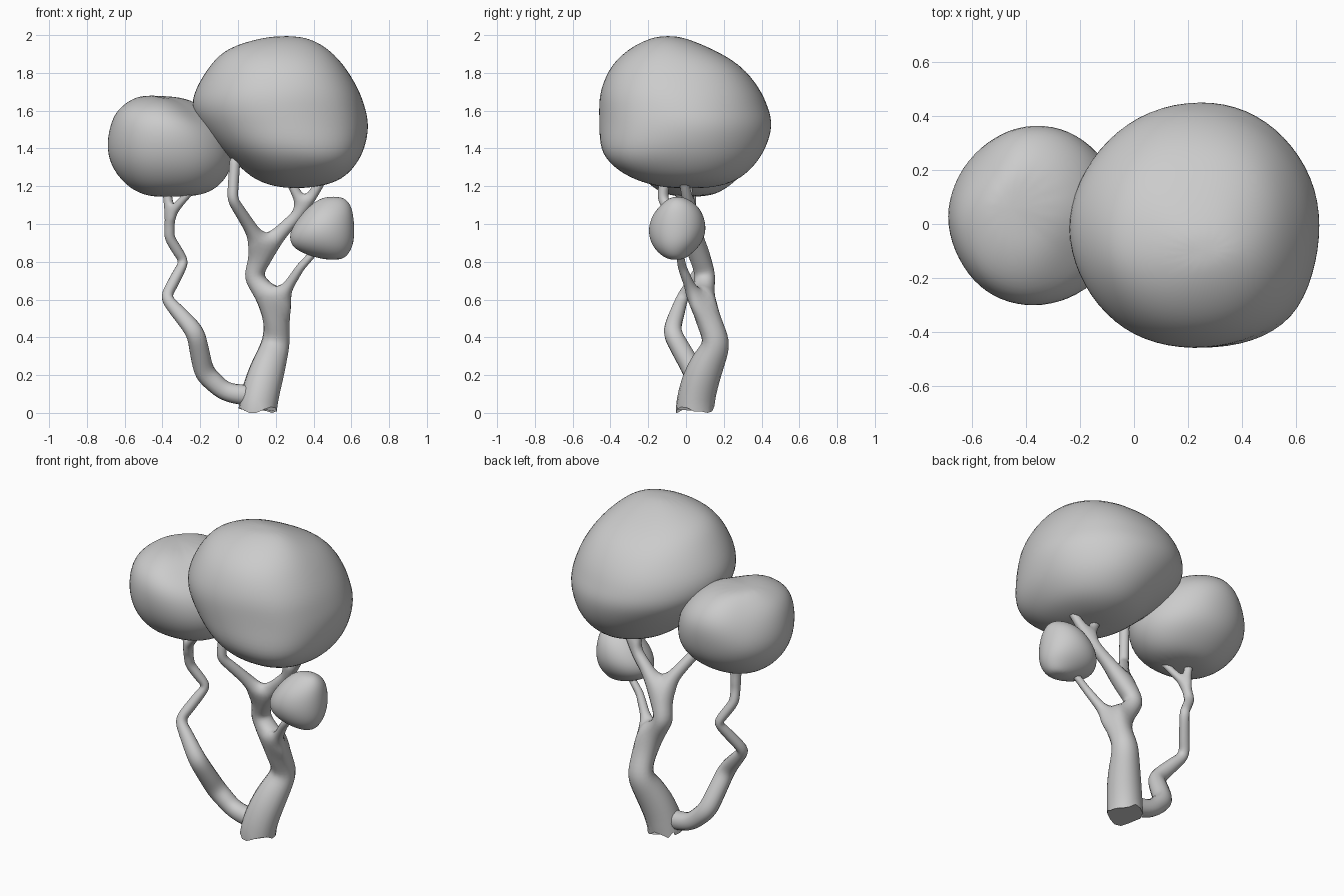
import bpy, bmesh
from math import cos, sin, tau
from mathutils import Vector, noise

if "Cube" in bpy.data.objects:
    bpy.data.objects.remove(bpy.data.objects["Cube"])


def finish(name, bm, smooth_levels=0):
    bmesh.ops.recalc_face_normals(bm, faces=bm.faces)
    for f in bm.faces:
        f.smooth = True
    me = bpy.data.meshes.new(name)
    bm.to_mesh(me)
    bm.free()
    ob = bpy.data.objects.new(name, me)
    bpy.context.collection.objects.link(ob)
    if smooth_levels:
        mod = ob.modifiers.new("Smooth", 'SUBSURF')
        mod.levels = mod.render_levels = smooth_levels
    return ob


def foliage(name, bottom, top, levels, bumps=(), sides=16, grow=1.035):
    """Lofted blob; each level is (z, xmin, xmax, ymin, ymax)."""
    bm = bmesh.new()
    rings = []
    for z, x0, x1, y0, y1 in levels:
        rings.append([bm.verts.new(((x0 + x1) / 2 + (x1 - x0) / 2 * grow * cos(tau * i / sides),
                                    (y0 + y1) / 2 + (y1 - y0) / 2 * grow * sin(tau * i / sides), z))
                      for i in range(sides)])
    for a, b in zip(rings, rings[1:]):
        for i in range(sides):
            j = (i + 1) % sides
            bm.faces.new((a[i], a[j], b[j], b[i]))
    for pole, ring in ((bottom, rings[0]), (top, rings[-1])):
        p = bm.verts.new(pole)
        for i in range(sides):
            bm.faces.new((ring[i], ring[(i + 1) % sides], p))
    # soft lumps: (centre, push, reach), then a slight unevenness
    for v in bm.verts:
        for centre, push, reach in bumps:
            d = (v.co - Vector(centre)).length / reach
            if d < 1:
                v.co += Vector(push) * (1 - d * d) ** 2
        v.co += noise.noise_vector(v.co * 4) * 0.01
    return finish(name, bm, 2)


def branches(name, paths):
    """Skinned skeleton of (x, y, z, radius) nodes; paths sharing a node are joined."""
    bm = bmesh.new()
    skin = bm.verts.layers.skin.verify()
    nodes = {}
    for path in paths:
        prev = None
        for node in path:
            if node not in nodes:
                v = nodes[node] = bm.verts.new(node[:3])
                v[skin].radius = (node[3], node[3])
                v[skin].use_root = len(nodes) == 1
            if prev:
                bm.edges.new((prev, nodes[node]))
            prev = nodes[node]
    me = bpy.data.meshes.new("skeleton")
    bm.to_mesh(me)
    bm.free()
    rig = bpy.data.objects.new("skeleton", me)
    bpy.context.collection.objects.link(rig)
    rig.modifiers.new("Skin", 'SKIN').use_smooth_shade = True
    sub = rig.modifiers.new("Smooth", 'SUBSURF')
    sub.levels = sub.render_levels = 2
    bpy.context.view_layer.update()
    baked = bpy.data.meshes.new_from_object(rig.evaluated_get(bpy.context.evaluated_depsgraph_get()))
    bpy.data.objects.remove(rig)
    # cut the foot off with a slightly ragged edge
    bm = bmesh.new()
    bm.from_mesh(baked)
    cut = bmesh.ops.bisect_plane(bm, geom=bm.verts[:] + bm.edges[:] + bm.faces[:], plane_co=(0, 0, .02),
                                 plane_no=(0, 0, 1), clear_inner=True)
    for v in [g for g in cut['geom_cut'] if isinstance(g, bmesh.types.BMVert)]:
        v.co.z = max(0, .02 + .05 * noise.noise(v.co * 16))
    bmesh.ops.holes_fill(bm, edges=[e for e in bm.edges if e.is_boundary])
    ob = finish(name, bm)
    bpy.ops.object.select_all(action='DESELECT')
    ob.select_set(True)
    bpy.context.view_layer.objects.active = ob
    bpy.ops.object.shade_smooth_by_angle(angle=.9)


first_fork, second_fork = (.205, .07, .57, .066), (.14, .065, .86, .056)
right_fork = (.35, .02, 1.08, .032)
branches("trunk", [
    # main trunk through the first and second forks
    [(.09, .04, -.12, .11), (.105, .045, .06, .11), (.145, .085, .2, .105), (.205, .17, .38, .078),
     first_fork, (.075, .105, .72, .06), second_fork],
    # upper left branch
    [second_fork, (.06, -.02, .99, .036), (-.03, -.125, 1.13, .03), (-.015, -.1, 1.36, .03)],
    # upper right branch with two tips
    [second_fork, (.24, .04, .97, .04), right_fork, (.46, -.02, 1.26, .025)],
    [right_fork, (.26, .0, 1.26, .024)],
    # short branch to the small foliage
    [first_fork, (.265, .02, .67, .03), (.33, -.02, .77, .024), (.43, -.04, .88, .02)]])

# Left stem with two tips, rooted inside the trunk
stem_fork = (-.36, .02, 1.05, .028)
branches("left_stem", [
    [(.10, .05, .095, .06), (.02, .05, .095, .06), (-.07, .06, .11, .055), (-.18, .045, .21, .06),
     (-.225, -.08, .43, .054), (-.385, -.02, .61, .034), (-.285, .10, .80, .029), (-.365, .05, .93, .03),
     stem_fork, (-.385, .04, 1.25, .024)],
    [stem_fork, (-.30, -.02, 1.12, .022), (-.2, -.07, 1.23, .02)]])

# Large crown
foliage("large_foliage", (.32, -.02, 1.19), (.27, -.1, 2.0), [
    (1.195, .21, .43, -.12, .14), (1.23, .09, .55, -.27, .27), (1.31, .0, .62, -.39, .36),
    (1.40, -.1, .665, -.45, .42), (1.52, -.205, .69, -.455, .455), (1.61, -.24, .67, -.46, .43),
    (1.71, -.225, .635, -.45, .39), (1.85, -.14, .545, -.385, .285), (1.94, -.055, .455, -.275, .115),
    (1.99, .13, .37, -.175, -.015)],
    bumps=[((.55, -.35, 1.4), (.035, -.03, -.015), .3), ((.5, -.3, 1.78), (.025, -.025, .005), .33),
           ((.46, .22, 1.8), (.02, .025, .005), .33)])

# Left crown, trimmed on the upper back-left and the upper front-right
foliage("left_foliage", (-.34, .03, 1.145), (-.47, .06, 1.68), [
    (1.15, -.48, -.2, -.08, .14), (1.19, -.58, -.11, -.18, .22), (1.28, -.66, -.04, -.26, .32),
    (1.39, -.695, -.03, -.3, .36), (1.52, -.68, -.07, -.3, .37), (1.61, -.64, -.16, -.24, .32),
    (1.67, -.55, -.27, -.12, .22)],
    bumps=[((-.6, .25, 1.6), (.03, -.03, -.01), .22), ((-.2, -.17, 1.62), (-.01, .02, -.03), .22),
           ((-.6, -.15, 1.58), (-.005, -.015, .01), .2)])

# Small right clump
foliage("small_foliage", (.5, -.05, .81), (.5, -.05, 1.145), [
    (.815, .44, .56, -.1, -.01), (.85, .33, .59, -.15, .035), (.9, .275, .61, -.185, .085),
    (.97, .28, .615, -.2, .11), (1.05, .335, .61, -.18, .09), (1.105, .385, .595, -.135, .045),
    (1.138, .44, .56, -.09, -.01)], grow=1.04)
